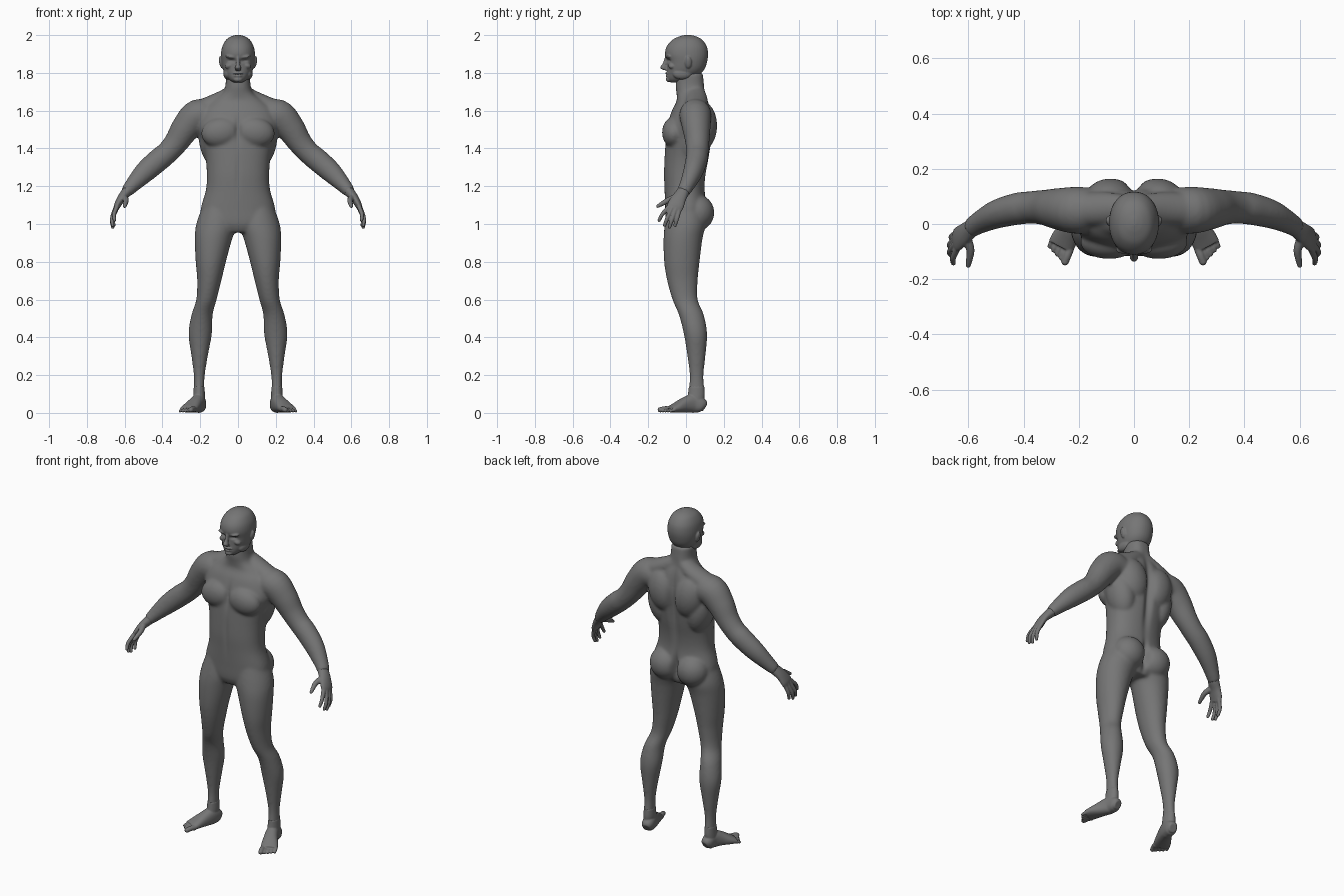
import bpy, bmesh, math
from mathutils import Vector, Matrix

skin = bpy.data.materials.new("grey_skin")
skin.diffuse_color = (0.18, 0.18, 0.18, 1)


def smooth_rows(rows, steps):
    """Catmull-Rom interpolation of (x, y, z, ra, rb) rows."""
    p = [Vector(r) for r in rows]
    p = [p[0] * 2 - p[1]] + p + [p[-1] * 2 - p[-2]]
    out = []
    for i in range(1, len(p) - 2):
        a, b, c, d = p[i - 1:i + 3]
        for k in range(steps):
            t = k / steps
            out.append(0.5 * (b * 2 + (c - a) * t + (a * 2 - b * 5 + c * 4 - d) * t * t
                              + (b * 3 - a - c * 3 + d) * t ** 3))
    return out + [p[-2]]


def loft(bm, rows, side=1, ref=None, n=28, power=2.0, steps=5):
    """Skin ellipses along a path; level rings unless a ref axis is given."""
    pts = smooth_rows(rows, steps)
    rings = []
    for i, r in enumerate(pts):
        a, b = Vector((1, 0, 0)), Vector((0, 1, 0))
        if ref:
            t = (pts[min(i + 1, len(pts) - 1)] - pts[max(i - 1, 0)])
            t = Vector(t[:3]).normalized()
            b = Vector(ref)
            b = (b - t * b.dot(t)).normalized()
            a = t.cross(b)
        ring = []
        for k in range(n):
            w = 2 * math.pi * k / n
            c, s = math.cos(w), math.sin(w)
            u = math.copysign(abs(c) ** (2 / power), c) * max(r[3], .002)
            v = math.copysign(abs(s) ** (2 / power), s) * max(r[4], .002)
            q = Vector(r[:3]) + a * u + b * v
            ring.append(bm.verts.new((q.x * side, q.y, q.z)))
        rings.append(ring)
    for r0, r1 in zip(rings, rings[1:]):
        for k in range(n):
            bm.faces.new((r0[k], r0[(k + 1) % n], r1[(k + 1) % n], r1[k]))
    bm.faces.new(rings[0][::-1])
    bm.faces.new(rings[-1])


def levels(rows):
    """(z, front y, back y, half width) to loft rows."""
    return [(0, (f + b) / 2, z, w, (b - f) / 2) for z, f, b, w in rows]


def blob(bm, loc, size, side=1, tilt=0):
    m = Matrix.Translation((loc[0] * side, loc[1], loc[2])) @ Matrix.Rotation(tilt * side, 4, 'Y')
    bmesh.ops.create_uvsphere(bm, u_segments=28, v_segments=16, radius=1,
                              matrix=m @ Matrix.Diagonal((*size, 1)))


def digit(bm, pts, r0, r1, side):
    """Rounded finger or toe."""
    n = len(pts) - 1
    rows = [(*p, r0 + (r1 - r0) * i / n, r0 + (r1 - r0) * i / n) for i, p in enumerate(pts)]
    loft(bm, rows, side, (0.9, 0.3, 0.1), 14)
    blob(bm, pts[-1], (r1, r1, r1), side)


def finish(bm, name, voxel, passes, dents=()):
    """Fuse the pieces into one skin, relax it, then press in soft dents along y."""
    bmesh.ops.recalc_face_normals(bm, faces=bm.faces)
    me = bpy.data.meshes.new(name)
    bm.to_mesh(me)
    bm.free()
    ob = bpy.data.objects.new(name, me)
    bpy.context.collection.objects.link(ob)
    rm = ob.modifiers.new("fuse", 'REMESH')
    rm.mode, rm.voxel_size, rm.use_smooth_shade = 'VOXEL', voxel, True
    sm = ob.modifiers.new("relax", 'SMOOTH')
    sm.factor, sm.iterations = 0.5, passes
    dg = bpy.context.evaluated_depsgraph_get()
    ob.data = bpy.data.meshes.new_from_object(ob.evaluated_get(dg))
    ob.modifiers.clear()
    ob.data.name = name
    for v in ob.data.vertices:
        push = 0
        for c, r, depth in dents:
            d = sum(((v.co[i] - c[i]) / r[i]) ** 2 for i in range(3))
            if d < 9:
                push += depth * math.exp(-d)
        v.co.y += push
    ob.data.shade_smooth()
    ob.data.materials.clear()
    ob.data.materials.append(skin)
    return ob


# Body: torso, neck, muscles, legs and arms
bm = bmesh.new()
loft(bm, levels([
    (.955, -.085, .07, .09), (1.0, -.105, .095, .19), (1.08, -.11, .11, .197),
    (1.18, -.114, .10, .17), (1.26, -.117, .105, .165), (1.35, -.114, .122, .172),
    (1.44, -.108, .135, .193), (1.52, -.10, .142, .215), (1.60, -.075, .13, .19),
    (1.65, -.05, .118, .14), (1.69, -.05, .104, .085), (1.73, -.055, .098, .067),
    (1.80, -.05, .09, .064)]), n=40, power=2.3)
for s in (1, -1):
    blob(bm, (.09, -.065, 1.485), (.105, .062, .08), s, .15)        # chest
    blob(bm, (.085, .085, 1.52), (.095, .08, .13), s, .2)           # shoulder blade
    blob(bm, (.13, .04, 1.43), (.075, .09, .14), s, .2)             # side back
    blob(bm, (.09, .06, 1.06), (.095, .09, .095), s)                # buttock
    loft(bm, [(.02, .05, 1.70, .04, .05), (.09, .055, 1.655, .048, .06),
              (.2, .05, 1.595, .06, .065)], s, (0, 1, 0))            # trapezius
    loft(bm, [(.10, 0, 1.09, .09, .095), (.112, -.004, 1.0, .109, .108),
              (.13, -.016, .92, .099, .103), (.144, -.022, .8, .08, .094),
              (.152, -.019, .7, .064, .081), (.167, -.005, .6, .054, .067),
              (.19, .028, .52, .056, .066), (.2, .05, .42, .062, .062),
              (.203, .055, .31, .045, .049), (.205, .056, .2, .029, .037),
              (.206, .056, .12, .028, .042), (.206, .056, .05, .031, .043)], s)  # leg
    loft(bm, [(.13, .05, 1.565, .075, .08), (.21, .05, 1.575, .086, .085),
              (.275, .055, 1.51, .077, .075), (.325, .06, 1.435, .065, .064),
              (.372, .06, 1.38, .06, .059), (.423, .055, 1.337, .061, .058),
              (.495, .036, 1.273, .056, .052), (.558, .006, 1.207, .041, .041),
              (.592, -.016, 1.168, .031, .036)], s, (0, 1, 0))       # arm
finish(bm, "body", .008, 9, [
    ((0, .14, 1.45), (.022, .08, .2), -.024),      # spine
    ((0, .13, 1.06), (.016, .08, .07), -.035),     # buttock cleft
    ((0, -.12, 1.5), (.014, .06, .07), .012),      # breastbone
    ((0, -.12, 1.27), (.012, .05, .1), .005)])     # belly line

# Head with face and ears
bm = bmesh.new()
loft(bm, levels([
    (1.75, -.083, -.03, .026), (1.765, -.098, .02, .046), (1.79, -.101, .07, .066),
    (1.82, -.1, .098, .08), (1.86, -.101, .112, .088), (1.90, -.111, .117, .09),
    (1.94, -.102, .11, .083), (1.975, -.072, .086, .063), (1.993, -.035, .055, .036),
    (2.001, -.005, .02, .008)]), n=40, power=2.15)
loft(bm, [(0, -.1, 1.885, .009, .012), (0, -.112, 1.85, .01, .012),
          (0, -.119, 1.827, .016, .018), (0, -.105, 1.814, .013, .012)])   # nose
blob(bm, (0, -.099, 1.797), (.026, .012, .007))                        # upper lip
blob(bm, (0, -.097, 1.784), (.023, .012, .007))                        # lower lip
blob(bm, (0, -.09, 1.765), (.024, .017, .014))                         # chin
for s in (1, -1):
    blob(bm, (.034, -.091, 1.884), (.034, .018, .009), s, -.12)         # brow
    blob(bm, (.046, -.074, 1.838), (.024, .02, .016), s, .3)            # cheek
    blob(bm, (.055, -.02, 1.795), (.022, .05, .03), s)                  # jaw
    blob(bm, (.09, .012, 1.855), (.01, .018, .032), s, .2)              # ear
finish(bm, "head", .0042, 4, [
    ((.034, -.1, 1.865), (.019, .04, .009), .012),
    ((-.034, -.1, 1.865), (.019, .04, .009), .012),
    ((0, -.11, 1.7905), (.024, .03, .003), .006)])

for s, label in ((1, "left"), (-1, "right")):
    # Hand: palm, four fingers and thumb
    bm = bmesh.new()
    loft(bm, [(.575, -.006, 1.188, .026, .033), (.592, -.018, 1.166, .027, .034),
              (.618, -.038, 1.135, .022, .039), (.638, -.054, 1.10, .018, .044),
              (.647, -.062, 1.076, .013, .04)], s, (0, 1, 0))
    for f in (((.642, -.09, 1.09), (.656, -.125, 1.052), (.654, -.142, 1.02)),
              ((.648, -.073, 1.085), (.667, -.1, 1.03), (.663, -.113, .993)),
              ((.648, -.053, 1.082), (.667, -.075, 1.022), (.663, -.087, .983)),
              ((.642, -.034, 1.085), (.661, -.046, 1.032), (.657, -.058, .993))):
        digit(bm, f, .0125, .009, s)
    digit(bm, ((.608, -.045, 1.145), (.593, -.092, 1.127), (.596, -.126, 1.108),
               (.6, -.149, 1.094)), .018, .0095, s)
    finish(bm, label + "_hand", .004, 2)

    # Foot: heel to ball, then five toes
    bm = bmesh.new()
    loft(bm, [(.199, .1, .03, .022, .024), (.202, .082, .04, .034, .039),
              (.208, .04, .05, .036, .05), (.226, -.005, .042, .04, .041),
              (.25, -.05, .028, .047, .027), (.265, -.08, .019, .048, .018)],
         s, (0, 0, 1), power=2.3)
    loft(bm, [(.206, .056, .14, .028, .041), (.206, .054, .09, .031, .045),
              (.21, .045, .04, .03, .045)], s)                           # ankle
    for i in range(5):
        off = -.036 + .018 * i
        r, reach = (.0155 if i == 0 else .0115 - .0007 * i), .052 - .008 * i
        base = Vector((.265 + .94 * off, -.075 + .35 * off, r + .004))
        tip = base + Vector((.35 * reach, -.94 * reach, -.003))
        digit(bm, (base, (base + tip) / 2 + Vector((0, 0, .003)), tip), r, r * .9, s)
    finish(bm, label + "_foot", .004, 2)
